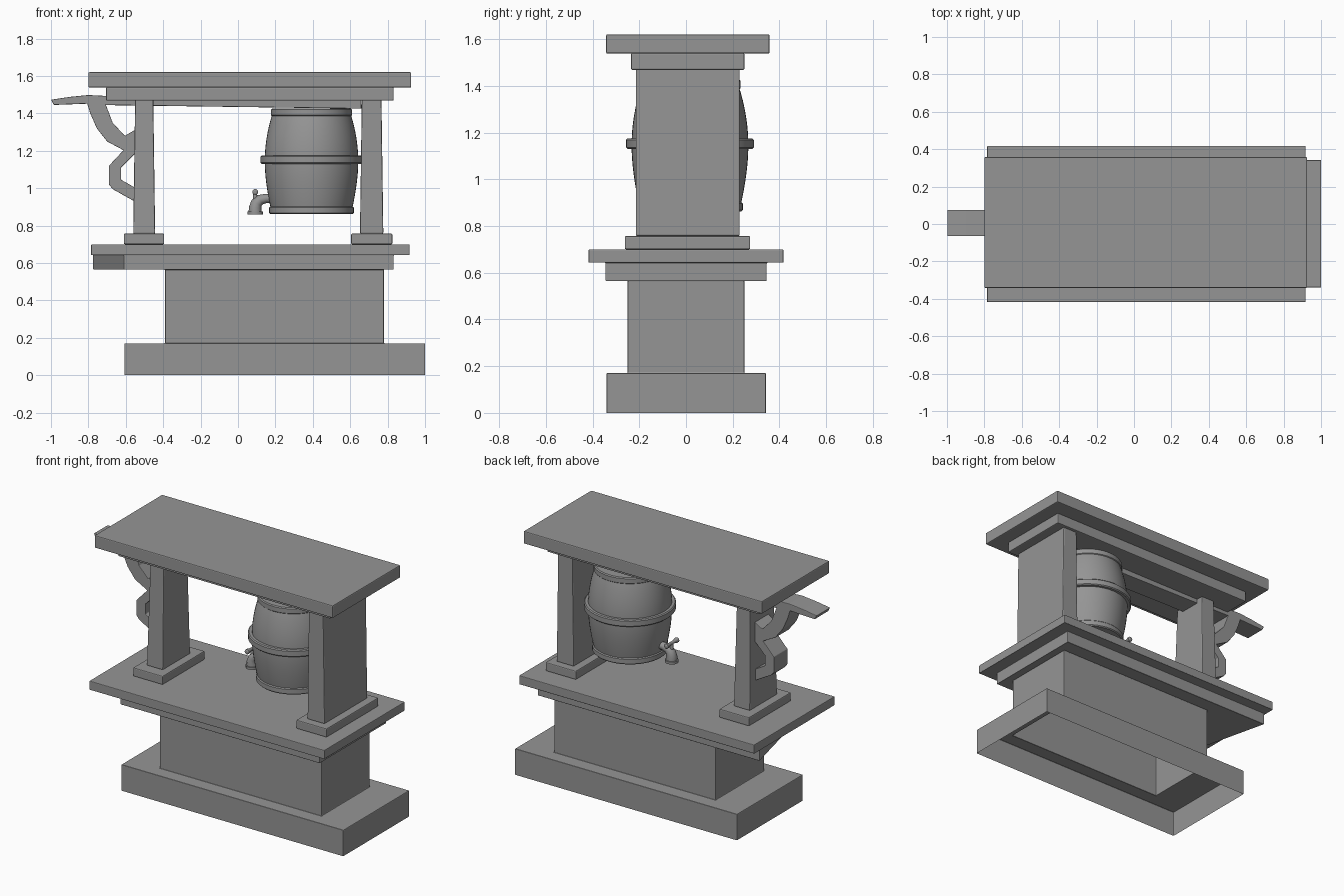
import bpy, bmesh
from math import sin, cos, pi, radians

if "Cube" in bpy.data.objects:
    bpy.data.objects.remove(bpy.data.objects["Cube"])

# Dark grey used on every part
GREY = bpy.data.materials.new("dark_grey")
GREY.diffuse_color = (0.3, 0.3, 0.3, 1)
GREY.use_nodes = True
GREY.node_tree.nodes["Principled BSDF"].inputs["Base Color"].default_value = GREY.diffuse_color


def add_object(name, me):
    me.materials.clear()
    me.materials.append(GREY)
    ob = bpy.data.objects.new(name, me)
    bpy.context.collection.objects.link(ob)
    return ob


def shade(ob):
    bpy.ops.object.select_all(action='DESELECT')
    ob.select_set(True)
    bpy.context.view_layer.objects.active = ob
    bpy.ops.object.shade_smooth_by_angle(angle=radians(35))


def finish(name, bm, bevel=0.0, smooth=False):
    bmesh.ops.recalc_face_normals(bm, faces=bm.faces)
    me = bpy.data.meshes.new(name)
    bm.to_mesh(me)
    bm.free()
    ob = add_object(name, me)
    if bevel:
        m = ob.modifiers.new("edge_bevel", 'BEVEL')
        m.width, m.segments = bevel, 2
    if smooth:
        shade(ob)
    return ob


def skin(bm, rings, cap_start=True, cap_end=True):
    loops = [[bm.verts.new(p) for p in r] for r in rings]
    n = len(loops[0])
    for a, b in zip(loops, loops[1:]):
        for i in range(n):
            bm.faces.new((a[i], a[(i + 1) % n], b[(i + 1) % n], b[i]))
    if cap_start:
        bm.faces.new(loops[0][::-1])
    if cap_end:
        bm.faces.new(loops[-1])
    return loops


def rect(x0, x1, y0, y1, z):
    return [(x0, y0, z), (x1, y0, z), (x1, y1, z), (x0, y1, z)]


def block(name, bottom, z0, z1, top=None, bevel=0.006):
    bm = bmesh.new()
    skin(bm, [rect(*bottom, z0), rect(*(top or bottom), z1)])
    return finish(name, bm, bevel)


def extrude_profile(name, pts, y0, y1, bevel=0.0):
    bm = bmesh.new()
    skin(bm, [[(x, y0, z) for x, z in pts], [(x, y1, z) for x, z in pts]])
    return finish(name, bm, bevel)


def lathe(name, profile, cx, cy, n=48):
    bm = bmesh.new()
    skin(bm, [[(cx + r * cos(2 * pi * i / n), cy + r * sin(2 * pi * i / n), z)
               for i in range(n)] for r, z in profile])
    return finish(name, bm, smooth=True)


def band(name, r, inner, z0, z1, b=0.006):
    lathe(name, [(inner, z0), (r - b, z0), (r, z0 + b), (r, z1 - b),
                 (r - b, z1), (inner, z1)], BX, BY)


def tube(name, pts, n_res=4):
    cu = bpy.data.curves.new(name, 'CURVE')
    cu.dimensions = '3D'
    cu.bevel_depth, cu.bevel_resolution, cu.use_fill_caps = 1.0, n_res, True
    sp = cu.splines.new('POLY')
    sp.points.add(len(pts) - 1)
    for p, (x, y, z, r) in zip(sp.points, pts):
        p.co, p.radius = (x, y, z, 1), r
    tmp = bpy.data.objects.new(name + "_path", cu)
    bpy.context.collection.objects.link(tmp)
    me = bpy.data.meshes.new_from_object(tmp.evaluated_get(bpy.context.evaluated_depsgraph_get()))
    bpy.data.objects.remove(tmp)
    shade(add_object(name, me))


# Counter: one open-bottomed shell of plinth, pedestal and two slabs
plinth = (-0.608, 1.0, -0.34, 0.342)
pedestal = (-0.39, 0.78, -0.25, 0.25)
slab = (-0.775, 0.832, -0.345, 0.345)
counter = (-0.785, 0.917, -0.417, 0.417)
levels = [(plinth, 0), (plinth, 0.17), (pedestal, 0.17), (pedestal, 0.565),
          (slab, 0.565), (slab, 0.643), (counter, 0.643), (counter, 0.70)]
bm = bmesh.new()
loops = skin(bm, [rect(*s, z) for s, z in levels], cap_start=False)
for i in (4, 5):                      # slanted left end of the lower slab
    loops[i][0].co.x = -0.61
finish("counter", bm, 0.006)

# Posts and their feet
block("left_post_foot", (-0.61, -0.395, -0.215, 0.22), 0.70, 0.757)
block("right_post_foot", (0.605, 0.825, -0.262, 0.275), 0.70, 0.757)
block("left_post", (-0.56, -0.443, -0.145, 0.14), 0.757, 1.475, (-0.55, -0.453, -0.12, 0.122))
block("right_post", (0.652, 0.777, -0.215, 0.23), 0.757, 1.475, (0.662, 0.767, -0.215, 0.23))

# Roof
block("roof_support", (-0.705, 0.832, -0.235, 0.25), 1.468, 1.54)
block("roof", (-0.80, 0.926, -0.342, 0.358), 1.538, 1.62)

# Long handle beam under the roof and its curved bracket
extrude_profile("handle_beam", [(-1.0, 1.473), (-0.985, 1.445), (-0.80, 1.452), (-0.70, 1.444),
                                (0.66, 1.425), (0.66, 1.48), (-0.70, 1.493), (-0.80, 1.498),
                                (-0.90, 1.488)], -0.065, 0.076, 0.004)
extrude_profile("bracket", [(-0.81, 1.465), (-0.79, 1.40), (-0.755, 1.32), (-0.70, 1.25),
                            (-0.612, 1.203), (-0.69, 1.12), (-0.69, 1.02), (-0.67, 0.995),
                            (-0.545, 0.925), (-0.545, 1.0), (-0.625, 1.045), (-0.625, 1.11),
                            (-0.545, 1.19), (-0.545, 1.315), (-0.605, 1.28), (-0.67, 1.35),
                            (-0.71, 1.455)], -0.065, 0.076, 0.003)

# Barrel with three hoops
BX, BY = 0.393, 0.017
steps = 14
body = []
for i in range(steps + 1):
    t = i / steps
    end = 0.214 - 0.011 * t
    body.append((end + (0.25 - end) * sin(pi * t) ** 0.9, 0.875 + 0.54 * t))
lathe("barrel", body, BX, BY)
band("bottom_hoop", 0.226, 0.19, 0.862, 0.903)
band("middle_hoop", 0.273, 0.23, 1.13, 1.175)
band("top_hoop", 0.217, 0.18, 1.384, 1.426)

# Tap with cross handle
tube("tap_spout", [(0.20, BY, 0.945, 0.024), (0.15, BY, 0.945, 0.025), (0.118, BY, 0.938, 0.028),
                   (0.099, BY, 0.92, 0.031), (0.092, BY, 0.895, 0.034), (0.092, BY, 0.875, 0.035),
                   (0.092, BY, 0.874, 0.041), (0.092, BY, 0.858, 0.041)])
tube("tap_stem", [(0.092, BY, 0.93, 0.013), (0.092, BY, 0.98, 0.01)])
tube("tap_crossbar", [(0.092, BY + y, 0.98, r) for y, r in
                      ((-0.062, 0.008), (-0.057, 0.016), (-0.045, 0.016), (-0.028, 0.01),
                       (0.028, 0.01), (0.045, 0.016), (0.057, 0.016), (0.062, 0.008))])
